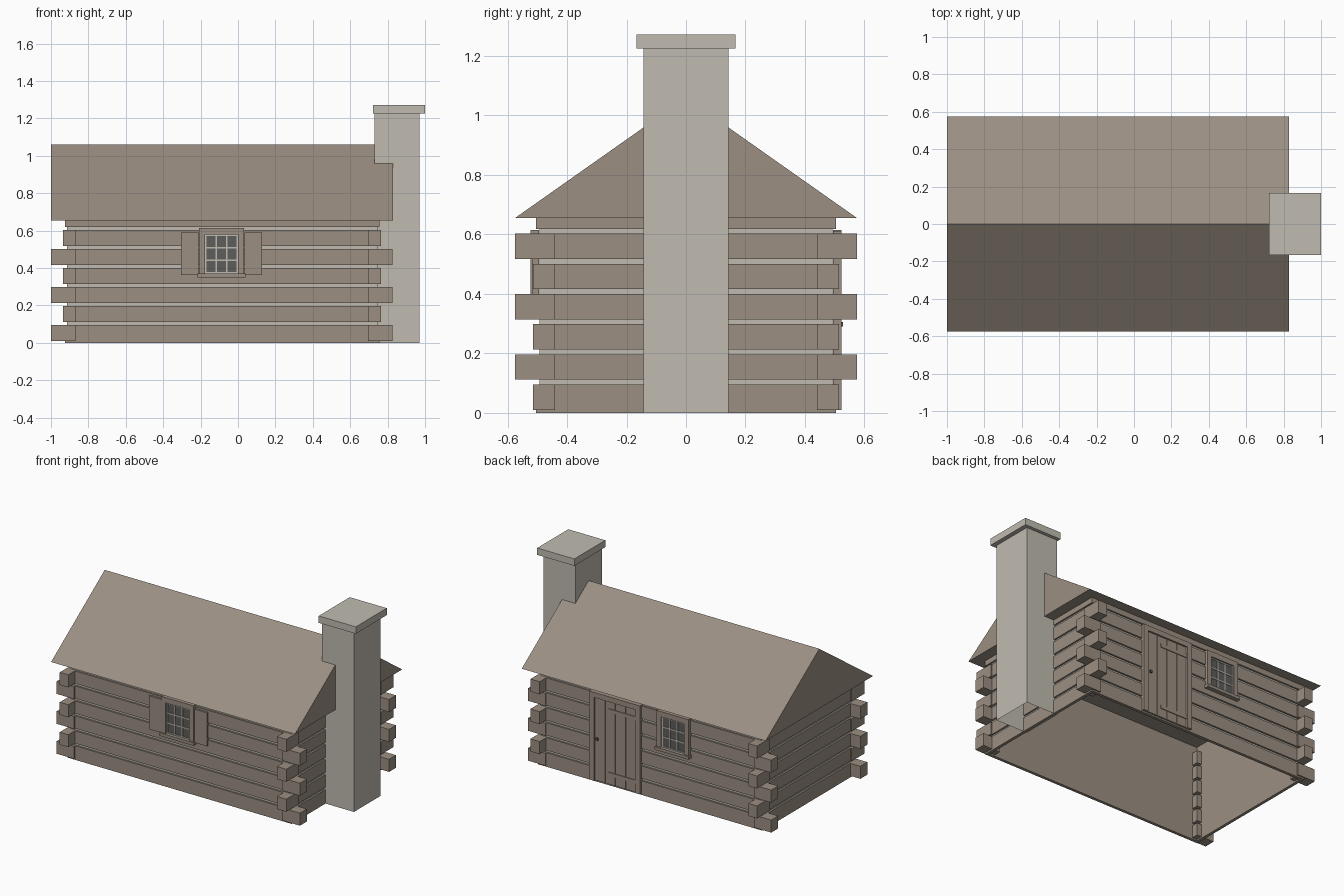
import bpy
import bmesh
from mathutils import Matrix, Vector

if "Cube" in bpy.data.objects:
    bpy.data.objects.remove(bpy.data.objects["Cube"])


def material(name, rgb):
    mat = bpy.data.materials.new(name)
    mat.use_nodes = True
    mat.diffuse_color = (*rgb, 1)
    mat.node_tree.nodes["Principled BSDF"].inputs["Base Color"].default_value = (*rgb, 1)
    return mat


WOOD = material("brown wood", (0.33, 0.275, 0.225))
STONE = material("pale stone", (0.53, 0.50, 0.44))
GLASS = material("dark glass", (0.11, 0.11, 0.105))


def finish(name, bm, *mats):
    mesh = bpy.data.meshes.new(name)
    bm.to_mesh(mesh)
    bm.free()
    for mat in mats:
        mesh.materials.append(mat)
    obj = bpy.data.objects.new(name, mesh)
    bpy.context.collection.objects.link(obj)
    return obj


def add_box(bm, xs, ys, zs, open_bottom=False):
    spans = [sorted(s) for s in (xs, ys, zs)]
    center = Vector([(a + b) / 2 for a, b in spans])
    size = [b - a for a, b in spans]
    matrix = Matrix.Translation(center) @ Matrix.Diagonal((*size, 1))
    verts = bmesh.ops.create_cube(bm, size=1, matrix=matrix)["verts"]
    if open_bottom:
        faces = {f for v in verts for f in v.link_faces}
        bmesh.ops.delete(bm, geom=[min(faces, key=lambda f: f.calc_center_median().z)],
                         context="FACES_ONLY")


def box(name, mat, xs, ys, zs, open_bottom=False):
    bm = bmesh.new()
    add_box(bm, xs, ys, zs, open_bottom)
    return finish(name, bm, mat)


LEFT, RIGHT, HALF = -0.925, 0.757, 0.505
EAVE, PITCH, LOG, GROOVE = 0.655, 0.1015, 0.085, 0.012
COURSES = 6

# Log walls: stacked rings, with recessed chinking between the courses
profile = [(0, 0)]
for k in range(COURSES):
    low = 0.01 + k * PITCH + LOG
    high = 0.01 + (k + 1) * PITCH
    profile += [(0, low), (GROOVE, low), (GROOVE, high), (0, high)]
profile += [(0, EAVE), (0.02, EAVE), (0.02, 0)]

bm = bmesh.new()
rings = []
for inset, z in profile:
    x0, x1, y = LEFT + inset, RIGHT - inset, HALF - inset
    rings.append([bm.verts.new((px, py, z)) for px, py in
                  ((x0, -y), (x1, -y), (x1, y), (x0, y))])
for i, lower in enumerate(rings):
    j = (i + 1) % len(rings)
    upper = rings[j]
    chinking = profile[i][0] == GROOVE and profile[j][0] == GROOVE
    for a in range(4):
        b = (a + 1) % 4
        face = bm.faces.new((lower[a], lower[b], upper[b], upper[a]))
        face.material_index = int(chinking)
finish("log_walls", bm, WOOD, STONE)

# Notched log ends, alternating direction at every corner
bm = bmesh.new()
for k in range(COURSES):
    z = 0.01 + k * PITCH
    along_x = k % 2 == 0
    reach_y = 0.515 if along_x else 0.575
    spans = ((-1.0, -0.87), (0.695, 0.825)) if along_x else ((-0.935, -0.87), (0.695, 0.765))
    for span in spans:
        for side in (-1, 1):
            add_box(bm, span, (side * 0.44, side * reach_y), (z, z + LOG))
finish("log_ends", bm, WOOD)

# Gabled roof
bm = bmesh.new()
ends = [[bm.verts.new((x, y, z)) for y, z in ((-0.575, EAVE), (0.575, EAVE), (0, 1.06))]
        for x in (-1, 0.83)]
for end in ends:
    bm.faces.new(end)
for a in range(3):
    b = (a + 1) % 3
    bm.faces.new((ends[0][a], ends[0][b], ends[1][b], ends[1][a]))
bmesh.ops.recalc_face_normals(bm, faces=bm.faces)
finish("roof", bm, WOOD)

# Chimney
box("chimney_stack", STONE, (0.73, 0.97), (-0.143, 0.143), (0, 1.225), open_bottom=True)
box("chimney_cap", STONE, (0.722, 1), (-0.166, 0.166), (1.225, 1.272))


def depth(side, near, far):
    return side * (HALF + near), side * (HALF + far)


# Window: glass, glazing bars, frame and sill
def window(name, cx, side):
    w, low, high = 0.088, 0.37, 0.578
    box(name + "_glass", GLASS, (cx - w, cx + w), depth(side, -0.01, 0.004), (low, high))
    bm = bmesh.new()
    bar, ys = 0.004, depth(side, 0, 0.008)
    for i in range(4):
        x = cx - w + bar + (w - bar) * 2 * i / 3
        z = low + bar + (high - low - 2 * bar) * i / 3
        add_box(bm, (x - bar, x + bar), ys, (low, high))
        add_box(bm, (cx - w, cx + w), ys, (z - bar, z + bar))
    finish(name + "_bars", bm, STONE)
    bm = bmesh.new()
    ys = depth(side, -0.01, 0.018)
    for s in (-1, 1):
        add_box(bm, (cx + s * w, cx + s * 0.121), ys, (low, high))
    add_box(bm, (cx - 0.121, cx + 0.121), ys, (high, 0.614))
    finish(name + "_frame", bm, WOOD)
    box(name + "_sill", WOOD, (cx - 0.128, cx + 0.128), depth(side, -0.01, 0.03), (0.35, low))


FRONT_X = -0.088
window("front_window", FRONT_X, -1)
window("back_window", -0.265, 1)
for side, label in ((-1, "right"), (1, "left")):
    box(label + "_shutter", WOOD, (FRONT_X + side * 0.123, FRONT_X + side * 0.217),
        depth(-1, -0.01, 0.012), (0.363, 0.59))

# Back door: casing, planks, straps and knob
D0, D1, TRIM, TOP = -0.02, 0.36, 0.035, 0.575
bm = bmesh.new()
for xs, zs in (((D0, D0 + TRIM), (0.01, TOP)), ((D1 - TRIM, D1), (0.01, TOP)),
               ((D0, D1), (TOP, TOP + TRIM))):
    add_box(bm, xs, depth(1, -0.01, 0.018), zs)
finish("door_casing", bm, WOOD)
box("door_backing", WOOD, (D0 + TRIM, D1 - TRIM), depth(1, -0.01, 0.003), (0.01, TOP))
bm = bmesh.new()
planks, gap = 4, 0.002
step = (D1 - D0 - 2 * TRIM) / planks
for i in range(planks):
    x = D0 + TRIM + i * step
    add_box(bm, (x + gap, x + step - gap), depth(1, 0, 0.009), (0.012, TOP - gap))
finish("door_planks", bm, WOOD)
for label, z in (("upper", 0.5), ("lower", 0.07)):
    box(label + "_door_strap", WOOD, (D0 + TRIM, 0.22), depth(1, 0.008, 0.014), (z, z + 0.025))
box("door_knob", GLASS, (0.295, 0.31), depth(1, 0.008, 0.022), (0.29, 0.305))
